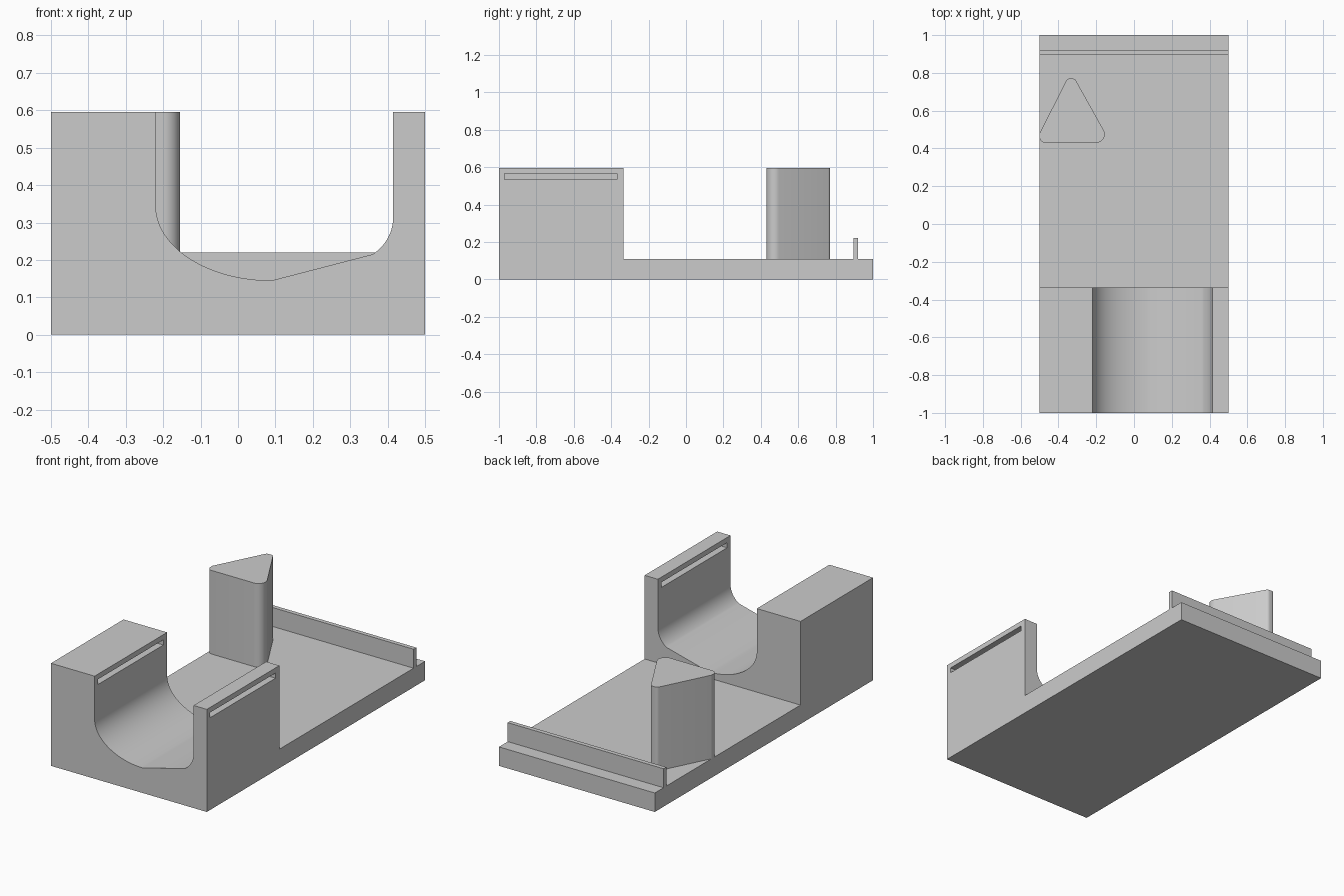
import bpy
import bmesh
from math import cos, sin, radians
from mathutils import Vector

cube = bpy.data.objects.get("Cube")
if cube:
    bpy.data.objects.remove(cube, do_unlink=True)

# One plain grey for everything
grey = bpy.data.materials.new("light grey")
grey.use_nodes = True
grey.diffuse_color = (0.6, 0.6, 0.6, 1)
grey.node_tree.nodes["Principled BSDF"].inputs["Base Color"].default_value = (0.6, 0.6, 0.6, 1)


def extrude(name, points, offset):
    """Closed outline pushed along an offset into a solid."""
    bm = bmesh.new()
    face = bm.faces.new([bm.verts.new(p) for p in points])
    moved = bmesh.ops.extrude_face_region(bm, geom=[face])["geom"]
    bmesh.ops.translate(bm, vec=Vector(offset),
                        verts=[v for v in moved if isinstance(v, bmesh.types.BMVert)])
    bmesh.ops.recalc_face_normals(bm, faces=bm.faces)
    mesh = bpy.data.meshes.new(name)
    bm.to_mesh(mesh)
    bm.free()
    mesh.materials.append(grey)
    obj = bpy.data.objects.new(name, mesh)
    bpy.context.collection.objects.link(obj)
    return obj


def box(name, x0, x1, y0, y1, z0, z1):
    return extrude(name, [(x0, y0, z0), (x1, y0, z0), (x1, y1, z0), (x0, y1, z0)],
                   (0, 0, z1 - z0))


def arc(cx, cy, rx, ry, start, end, steps):
    angles = [radians(start + (end - start) * i / steps) for i in range(steps + 1)]
    return [(cx + rx * cos(a), cy + ry * sin(a)) for a in angles]


def select_only(obj):
    bpy.ops.object.select_all(action='DESELECT')
    obj.select_set(True)
    bpy.context.view_layer.objects.active = obj


TOP, FLOOR, STEP = 0.595, 0.11, -0.335

# Front block with an asymmetric trough
trough = [(-0.22, TOP)] + arc(0.09, 0.345, 0.31, 0.2, 180, 270, 24)
trough += arc(0.297, 0.315, 0.118, 0.118, -58, 0, 12) + [(0.415, TOP)]
outline = [(0.5, TOP), (0.5, 0), (-0.5, 0), (-0.5, TOP)] + trough
block = extrude("trough_block", [(x, -1, z) for x, z in outline], (0, STEP + 1, 0))

# Slot through the thin wall and pocket in the thick one
cutter = box("slot_cutter", -0.28, 0.6, -0.97, -0.37, 0.535, 0.565)
cutter.hide_render = True
cut = block.modifiers.new("slot", 'BOOLEAN')
cut.operation = 'DIFFERENCE'
cut.solver = 'EXACT'
cut.object = cutter
select_only(block)
bpy.ops.object.modifier_apply(modifier=cut.name)
bpy.data.objects.remove(cutter, do_unlink=True)

# Flat bed and the low fence near its back
box("bed", -0.5, 0.5, STEP, 1, 0, FLOOR)
box("back_fence", -0.5, 0.5, 0.895, 0.92, FLOOR, 0.22)

# Rounded triangular post, trimmed flush with the bed's side
tri = arc(-0.2, 0.475, 0.045, 0.045, -90, 30, 12)
tri += arc(-0.325, 0.75, 0.02, 0.02, 30, 90, 5) + arc(-0.341, 0.75, 0.02, 0.02, 90, 150, 5)
tri += [(-0.5, 0.48)] + arc(-0.47, 0.46, 0.03, 0.03, 180, 270, 6)
post = extrude("triangular_post", [(x, y, FLOOR) for x, y in tri], (0, 0, TOP - FLOOR))

for obj in (block, post):
    select_only(obj)
    bpy.ops.object.shade_smooth_by_angle(angle=radians(25))
